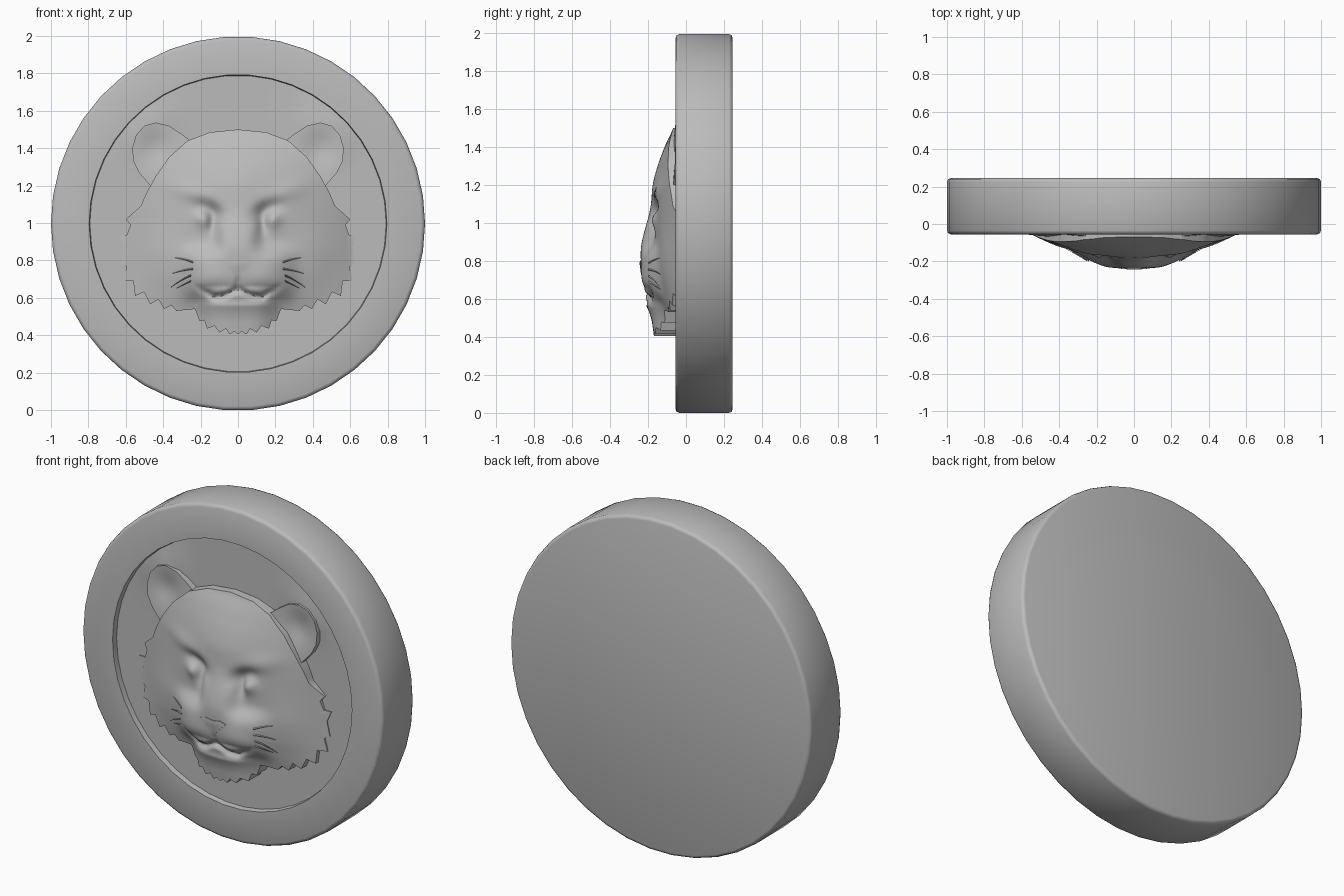
import bpy, bmesh, math
from mathutils import Vector

if "Cube" in bpy.data.objects:
    bpy.data.objects.remove(bpy.data.objects["Cube"])

FACE_Y = -0.055      # front plane of the rim
FLOOR_Y = -0.022     # sunken inner field
CZ = 0.997           # medallion centre height

grey = bpy.data.materials.new("stone_grey")
grey.diffuse_color = (0.5, 0.5, 0.5, 1)
grey.use_nodes = True
grey.node_tree.nodes["Principled BSDF"].inputs["Base Color"].default_value = grey.diffuse_color


def finish(name, bm, angle=40):
    bmesh.ops.recalc_face_normals(bm, faces=bm.faces)
    me = bpy.data.meshes.new(name)
    bm.to_mesh(me)
    bm.free()
    ob = bpy.data.objects.new(name, me)
    bpy.context.collection.objects.link(ob)
    me.materials.append(grey)
    bpy.ops.object.select_all(action='DESELECT')
    ob.select_set(True)
    bpy.context.view_layer.objects.active = ob
    bpy.ops.object.shade_smooth_by_angle(angle=math.radians(angle))
    return ob


def bump(x, z, cx, cz, sx, sz, tilt=0.0):
    """Gaussian bump, optionally tilted."""
    c, s = math.cos(tilt), math.sin(tilt)
    u, w = (x - cx) * c + (z - cz) * s, -(x - cx) * s + (z - cz) * c
    return math.exp(-(u / sx) ** 2 - (w / sz) ** 2)


def field_y(x, z):
    """Sunken field, swelling up behind the ears."""
    return FLOOR_Y - 0.03 * bump(abs(x), z, 0.48, 1.50, 0.10, 0.10)


def medallion(sides):
    """Thick disc with softened rims and a shallow sunken field, axis along y."""
    bm = bmesh.new()
    profile = [(0.98, 0.245), (0.994, 0.24), (1.0, 0.225), (1.0, -0.035), (0.994, -0.049),
               (0.98, FACE_Y), (0.796, FACE_Y), (0.792, None)]
    profile += [(0.792 * (1 - k / 14), None) for k in range(1, 14)]
    rings = []
    for r, y in profile:
        ring = []
        for i in range(sides):
            a = 2 * math.pi * i / sides
            x, z = r * math.cos(a), CZ + r * math.sin(a)
            ring.append(bm.verts.new((x, field_y(x, z) if y is None else y, z)))
        rings.append(ring)
    for a, b in zip(rings, rings[1:]):
        for i in range(sides):
            j = (i + 1) % sides
            bm.faces.new((a[i], a[j], b[j], b[i]))
    bm.faces.new(rings[0])
    bm.faces.new(rings[-1])
    return finish("medallion", bm, 50)


def lerp(table, v):
    """Eased lookup in an ascending (key, value) table."""
    if v <= table[0][0]:
        return table[0][1]
    for (a, p), (b, q) in zip(table, table[1:]):
        if v <= b:
            t = (v - a) / (b - a)
            return p + (q - p) * t
    return table[-1][1]


def relief(name, outline, centre, depth, rings, sub):
    """Raised shape: outline shrunk towards a centre, depth from a function."""
    pts = []
    for i, p in enumerate(outline):
        q = outline[(i + 1) % len(outline)]
        pts += [Vector(p).lerp(Vector(q), k / sub) for k in range(sub)]
    n, c = len(pts), Vector(centre)
    bm = bmesh.new()
    loops = [[bm.verts.new((p.x, 0.0, p.y)) for p in pts]]
    for r in range(rings):
        loop = []
        for p in pts:
            q = c.lerp(p, 1 - r / rings)
            loop.append(bm.verts.new((q.x, FACE_Y - depth(q.x, q.y), q.y)))
        loops.append(loop)
    for a, b in zip(loops, loops[1:]):
        for i in range(n):
            j = (i + 1) % n
            bm.faces.new((a[i], a[j], b[j], b[i]))
    tip = bm.verts.new((c.x, FACE_Y - depth(c.x, c.y), c.y))
    for i in range(n):
        bm.faces.new((loops[-1][i], loops[-1][(i + 1) % n], tip))
    return finish(name, bm, 50)


medallion(42)

# Head: depth along the middle line, by height
MIDDLE = [(0.40, 0.03), (0.50, 0.045), (0.60, 0.085), (0.70, 0.108), (0.85, 0.122),
          (1.0, 0.128), (1.1, 0.128), (1.2, 0.12), (1.26, 0.105), (1.32, 0.086),
          (1.42, 0.046), (1.5, 0.004)]


def head_depth(x, z):
    x = abs(x)
    fall = max(0.0, 1 - (math.sqrt(x * x + 0.0036) / 0.62) ** 1.4)
    d = (lerp(MIDDLE, z - 0.02) + lerp(MIDDLE, z) + lerp(MIDDLE, z + 0.02)) / 3 * fall
    d += 0.006 - 0.035 * min(1, (x / 0.6) ** 4)
    # cheeks
    d += 0.014 * bump(x, z, 0.38, 0.8, 0.12, 0.16)
    # brows, eye sockets and eyeballs
    d += 0.014 * bump(x, z, 0.23, 1.15, 0.12, 0.045, 0.35)
    d -= 0.040 * bump(x, z, 0.155, 1.07, 0.08, 0.045, 0.5)
    d -= 0.028 * bump(x, z, 0.135, 1.0, 0.03, 0.06)
    d += 0.026 * bump(x, z, 0.18, 1.03, 0.045, 0.05)
    # muzzle, fading into the nose bridge
    muzzle = math.exp(-(x / 0.285) ** 6 - ((z - 0.735) / 0.13) ** 4)
    t = max(0.0, min(1.0, (1.12 - z) / 0.27))
    bridge = t * t * (3 - 2 * t) * math.exp(-(x / 0.11) ** 4)
    d += 0.064 * muzzle + 0.056 * bridge * (1 - muzzle) * max(0.0, min(1.0, (z - 0.6) / 0.15))
    d += 0.012 * bump(x, z, 0.13, 0.71, 0.09, 0.07)
    # cleft below the nose and mouth line
    d -= 0.010 * bump(x, z, 0.0, 0.68, 0.018, 0.035)
    mouth = 0.605 + 0.035 * math.exp(-(x / 0.06) ** 2) + 0.6 * max(0, x - 0.13)
    d -= 0.024 * math.exp(-((z - mouth) / 0.018) ** 2 - (x / 0.2) ** 6)
    # chin tuft
    chin = math.exp(-(x / 0.19) ** 4)
    d += 0.078 * chin * max(0.0, min(1.0, (0.66 - z) / 0.1))
    return max(d, -0.028)


half = [(0.0, 1.5), (0.15, 1.485), (0.27, 1.44), (0.37, 1.35), (0.44, 1.25),
        (0.49, 1.16), (0.52, 1.09), (0.60, 1.02), (0.575, 0.99), (0.595, 0.935),
        (0.64, 0.935), (0.61, 0.87), (0.63, 0.785), (0.595, 0.765), (0.615, 0.69),
        (0.56, 0.69), (0.55, 0.61), (0.505, 0.635), (0.47, 0.565), (0.43, 0.6),
        (0.395, 0.54), (0.355, 0.56), (0.33, 0.53), (0.23, 0.54), (0.205, 0.475),
        (0.18, 0.48), (0.165, 0.435), (0.125, 0.45), (0.10, 0.415), (0.065, 0.435),
        (0.045, 0.405), (0.02, 0.42), (0.0, 0.405)]
relief("head", half + [(-x, z) for x, z in half[-2:0:-1]], (0, 0.85), head_depth, 44, 4)


# Cupped ears
def ear_depth(x, z):
    x = abs(x)
    rim = 0.004 + 0.10 * max(0.0, 1.53 - z) * (1 - min(1, x / 0.62))
    return rim - 0.024 * bump(x, z, 0.44, 1.40, 0.09, 0.10)


ear = [(0.23, 1.42), (0.30, 1.475), (0.37, 1.52), (0.44, 1.537), (0.50, 1.52),
       (0.545, 1.47), (0.565, 1.40), (0.56, 1.33), (0.53, 1.27), (0.46, 1.19), (0.36, 1.25)]
for side, s in (("right", 1), ("left", -1)):
    relief("ear_" + side, [(s * x, z) for x, z in ear], (s * 0.43, 1.38), ear_depth, 12, 4)

# Nose pad
relief("nose_pad", [(0.0, 0.795), (0.05, 0.802), (0.085, 0.79), (0.05, 0.755), (0.015, 0.72),
                    (-0.015, 0.72), (-0.05, 0.755), (-0.085, 0.79), (-0.05, 0.802)],
       (0, 0.77), lambda x, z: head_depth(x, z) + 0.003 + 0.004 * bump(x, z, 0, 0.78, 0.06, 0.03), 6, 3)

# Whiskers: thin tapered tubes
for s in (1, -1):
    for k, (a, m, b) in enumerate([((0.24, 0.79), (0.29, 0.81), (0.345, 0.815)),
                                   ((0.24, 0.755), (0.29, 0.75), (0.35, 0.73)),
                                   ((0.25, 0.72), (0.30, 0.70), (0.36, 0.655)),
                                   ((0.25, 0.69), (0.29, 0.67), (0.33, 0.65))]):
        bm = bmesh.new()
        rings = []
        for i in range(7):
            t = i / 6
            p = Vector(a) * (1 - t) ** 2 + Vector(m) * 2 * t * (1 - t) + Vector(b) * t * t
            r = 0.0055 * (1 - 0.85 * t)
            y = -0.195 + 0.06 * t
            rings.append([bm.verts.new((s * p.x, y + r * math.cos(g * math.pi / 2),
                                        p.y + r * math.sin(g * math.pi / 2))) for g in range(4)])
        for u, v in zip(rings, rings[1:]):
            for g in range(4):
                bm.faces.new((u[g], u[(g + 1) % 4], v[(g + 1) % 4], v[g]))
        bm.faces.new(rings[0])
        bm.faces.new(rings[-1])
        finish(f"whisker_{'right' if s > 0 else 'left'}_{k + 1}", bm, 60)
